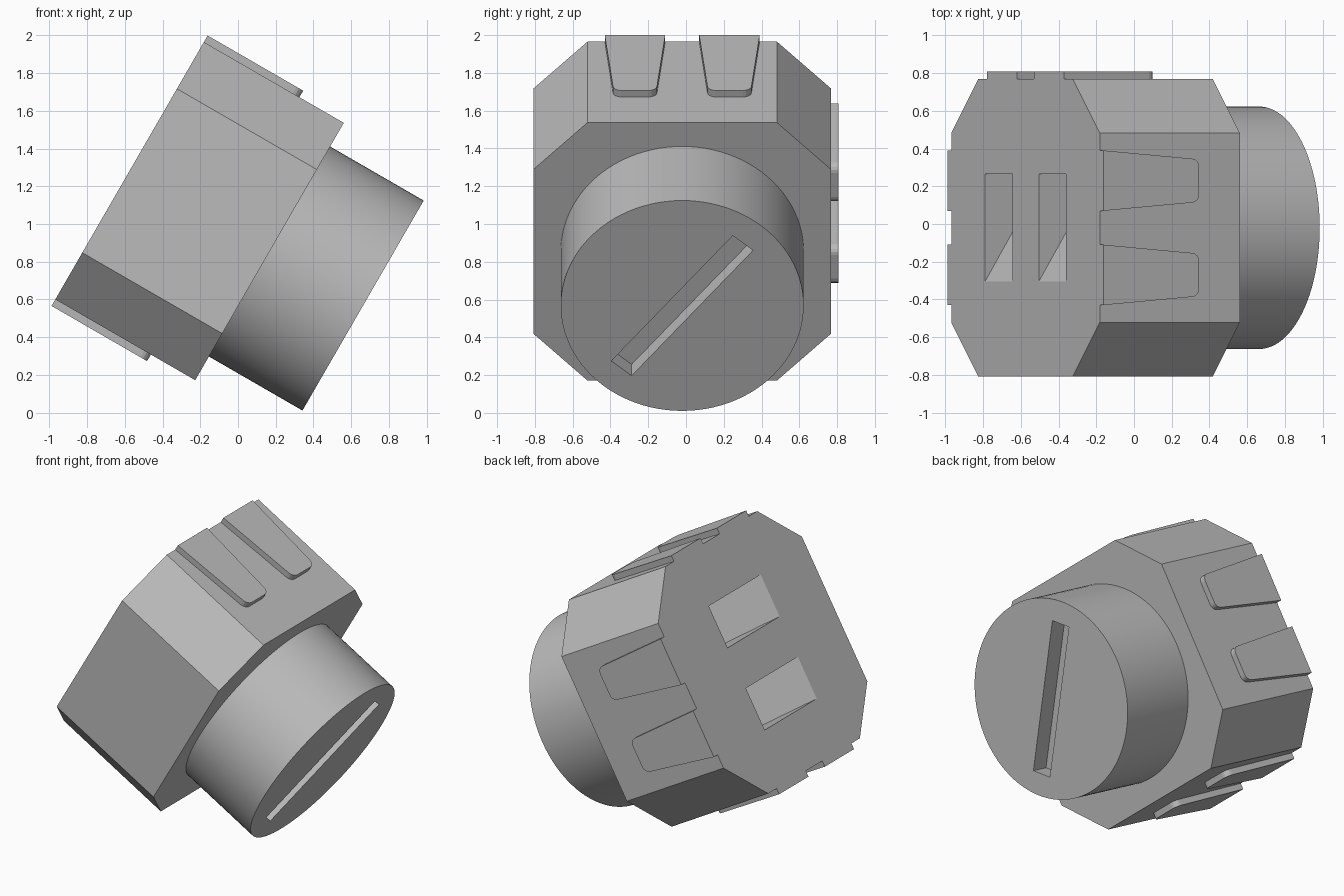
import bpy, bmesh, math
from mathutils import Matrix, Vector

cube = bpy.data.objects.get("Cube")
if cube:
    bpy.data.objects.remove(cube, do_unlink=True)

# Local frame: x runs from the back face to the knob, z across, then tilted
TILT = Matrix.Translation((-0.575, -0.02, 1.2825)) @ Matrix.Rotation(math.radians(30), 4, 'Y')
DEPTH, HALF, FLAT = 0.857, 0.788, 0.502
KNOB_END, KNOB_R = 1.43, 0.643

grey = bpy.data.materials.new("plain grey")
grey.use_nodes = True
COLOUR = (0.5, 0.5, 0.5, 1)
grey.diffuse_color = COLOUR
grey.node_tree.nodes["Principled BSDF"].inputs["Base Color"].default_value = COLOUR


def finish(name, bm, matrix=TILT):
    bmesh.ops.recalc_face_normals(bm, faces=bm.faces[:])
    mesh = bpy.data.meshes.new(name)
    bm.to_mesh(mesh)
    bm.free()
    mesh.materials.append(grey)
    ob = bpy.data.objects.new(name, mesh)
    ob.matrix_world = matrix
    bpy.context.collection.objects.link(ob)
    return ob


def prism(points, along):
    """Extrude a flat outline by a vector."""
    bm = bmesh.new()
    face = bm.faces.new([bm.verts.new(p) for p in points])
    new = bmesh.ops.extrude_face_region(bm, geom=[face])["geom"]
    bmesh.ops.translate(bm, vec=along, verts=[g for g in new if isinstance(g, bmesh.types.BMVert)])
    return bm


def select_only(ob):
    bpy.ops.object.select_all(action='DESELECT')
    ob.select_set(True)
    bpy.context.view_layer.objects.active = ob


def cut(ob, cutter):
    cutter.hide_render = True
    mod = ob.modifiers.new("cut", 'BOOLEAN')
    mod.operation, mod.solver, mod.object = 'DIFFERENCE', 'EXACT', cutter
    select_only(ob)
    bpy.ops.object.modifier_apply(modifier=mod.name)
    bpy.data.objects.remove(cutter, do_unlink=True)


# Eight-sided body
outline = [(FLAT, HALF), (HALF, FLAT), (HALF, -FLAT), (FLAT, -HALF),
           (-FLAT, -HALF), (-HALF, -FLAT), (-HALF, FLAT), (-FLAT, HALF)]
body = finish("body", prism([(0, y, z) for y, z in outline], (DEPTH, 0, 0)))

# Two wedge sockets in the back face, deepening towards the rear side
for z in (-0.285, 0.285):
    wedge = [(-0.03, -0.285), (0, -0.285), (0.366, 0.285), (-0.03, 0.285)]
    cut(body, finish("socket_cutter", prism([(x, y, z - 0.145) for x, y in wedge], (0, 0, 0.29))))

# Round knob with a slanted slot
bm = bmesh.new()
start = DEPTH - 0.01
bmesh.ops.create_cone(bm, cap_ends=True, segments=96, radius1=KNOB_R, radius2=KNOB_R,
                      depth=KNOB_END - start,
                      matrix=Matrix.Translation(((start + KNOB_END) / 2, 0, 0))
                      @ Matrix.Rotation(math.pi / 2, 4, 'Y'))
knob = finish("knob", bm)
bm = bmesh.new()
bmesh.ops.create_cube(bm, size=1, matrix=Matrix.Translation((KNOB_END, 0, 0))
                      @ Matrix.Rotation(math.radians(50), 4, 'X')
                      @ Matrix.Diagonal((0.24, 1.0, 0.14, 1)))
cut(knob, finish("slot_cutter", bm))
select_only(knob)
bpy.ops.object.shade_smooth_by_angle(angle=math.radians(30))

# Tapered grip tabs in pairs on the top, rear and bottom sides
LENGTH = 0.585
for side, turn in (("top", 0), ("rear", -90), ("bottom", 180)):
    for number, mid in ((1, -0.25), (2, 0.25)):
        shape = [(0, mid - 0.16), (LENGTH, mid - 0.113), (LENGTH, mid + 0.113), (0, mid + 0.16)]
        bm = prism([(x, y, HALF - 0.005) for x, y in shape], (0, 0, 0.045))
        corners = [e for e in bm.edges if all(v.co.x > 0.5 for v in e.verts)
                   and abs(e.verts[0].co.z - e.verts[1].co.z) > 0.01]
        bmesh.ops.bevel(bm, geom=corners, offset=0.04, segments=4, profile=0.5, affect='EDGES')
        finish(f"{side}_tab_{number}", bm, TILT @ Matrix.Rotation(math.radians(turn), 4, 'X'))
